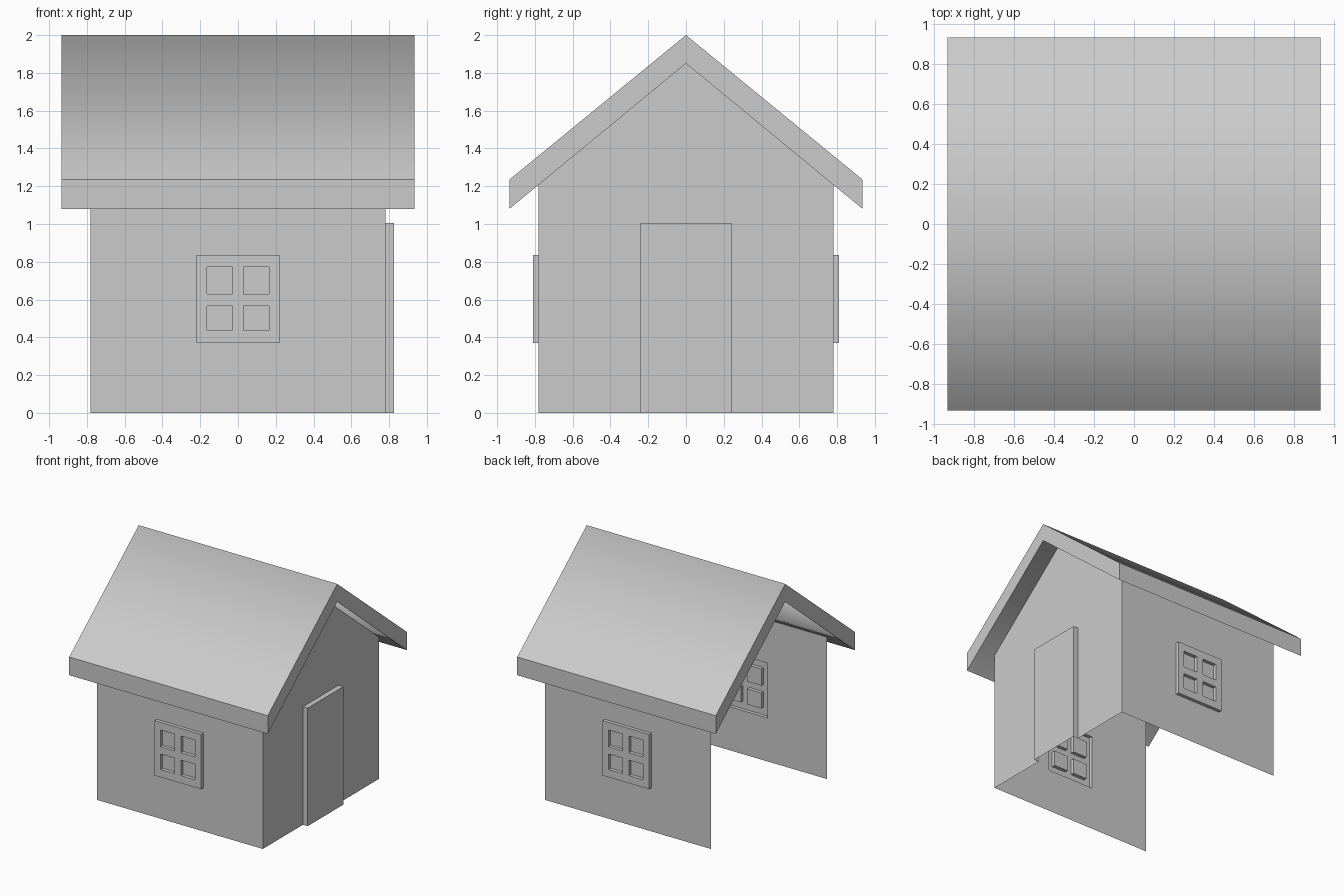
import bpy, bmesh, math

if "Cube" in bpy.data.objects:
    bpy.data.objects.remove(bpy.data.objects["Cube"])

W, EAVE, PEAK = 0.78, 1.208, 1.85      # wall half width, wall top, gable peak
WIN_OUT = 0.03                         # how far window frames stand out
DOOR_X = 0.825


def to_object(name, bm):
    bmesh.ops.remove_doubles(bm, verts=bm.verts, dist=1e-5)
    me = bpy.data.meshes.new(name)
    bm.to_mesh(me)
    bm.free()
    ob = bpy.data.objects.new(name, me)
    bpy.context.collection.objects.link(ob)
    return ob


def face(bm, pts):
    return bm.faces.new([bm.verts.new(p) for p in pts])


def window_wall(name, turn):
    """One-sheet wall whose window frame is pushed out and panes pushed back."""
    bm = bmesh.new()
    xs = [-W, -0.22, -0.163, -0.03, 0.03, 0.163, 0.22, W]
    zs = [0, 0.37, 0.435, 0.567, 0.63, 0.772, 0.837, EAVE]

    def depth(i, k):
        in_frame = 1 <= i <= 5 and 1 <= k <= 5
        in_pane = i in (2, 4) and k in (2, 4)
        return -W - WIN_OUT if in_frame and not in_pane else -W

    for i in range(7):
        for k in range(7):
            x0, x1, z0, z1, d = xs[i], xs[i + 1], zs[k], zs[k + 1], depth(i, k)
            face(bm, [(x0, d, z0), (x1, d, z0), (x1, d, z1), (x0, d, z1)])
            # side faces where neighbouring cells differ in depth
            if i < 6 and depth(i + 1, k) != d:
                e = depth(i + 1, k)
                face(bm, [(x1, d, z0), (x1, e, z0), (x1, e, z1), (x1, d, z1)])
            if k < 6 and depth(i, k + 1) != d:
                e = depth(i, k + 1)
                face(bm, [(x0, d, z1), (x1, d, z1), (x1, e, z1), (x0, e, z1)])
    bmesh.ops.remove_doubles(bm, verts=bm.verts, dist=1e-5)
    bmesh.ops.recalc_face_normals(bm, faces=bm.faces)
    bm.faces.ensure_lookup_table()
    if bm.faces[0].normal.y > 0:
        bmesh.ops.reverse_faces(bm, faces=bm.faces)
    bmesh.ops.dissolve_limit(bm, angle_limit=0.01, verts=bm.verts, edges=bm.edges)
    to_object(name, bm).rotation_euler.z = turn


# Front and back walls with windows
window_wall("front_wall", 0)
window_wall("back_wall", math.pi)

# Gable wall on the right with a door pushed out of it (left end stays open)
bm = bmesh.new()
door = [(-0.24, 0), (-0.24, 1.005), (0.24, 1.005), (0.24, 0)]
outline = [(-W, 0)] + door + [(W, 0), (W, EAVE), (0, PEAK), (-W, EAVE)]
face(bm, [(W, y, z) for y, z in outline])
face(bm, [(DOOR_X, y, z) for y, z in reversed(door)])
for (y0, z0), (y1, z1) in zip(door, door[1:]):
    face(bm, [(W, y1, z1), (W, y0, z0), (DOOR_X, y0, z0), (DOOR_X, y1, z1)])
to_object("gable_wall_with_door", bm)

# Roof: chevron profile extruded along x, smooth only over the ridge
bm = bmesh.new()
R = 0.935
profile = [(0, 2), (-R, 1.235), (-R, 1.08), (0, PEAK), (R, 1.08), (R, 1.235)]
n = len(profile)
left = [bm.verts.new((-R, y, z)) for y, z in profile]
right = [bm.verts.new((R, y, z)) for y, z in profile]
for i in range(n):
    j = (i + 1) % n
    bm.faces.new([left[i], left[j], right[j], right[i]])
for ring in (left, right):
    bm.faces.new(ring[:4])
    bm.faces.new([ring[0], ring[3], ring[4], ring[5]])
bmesh.ops.recalc_face_normals(bm, faces=bm.faces)
for f in bm.faces:
    f.smooth = abs(f.normal.x) < 0.5
for e in bm.edges:
    a, b = e.verts
    ridge = abs(a.co.y) + abs(b.co.y) < 1e-4 and abs(a.co.x - b.co.x) > 1
    e.smooth = ridge
to_object("roof", bm)
